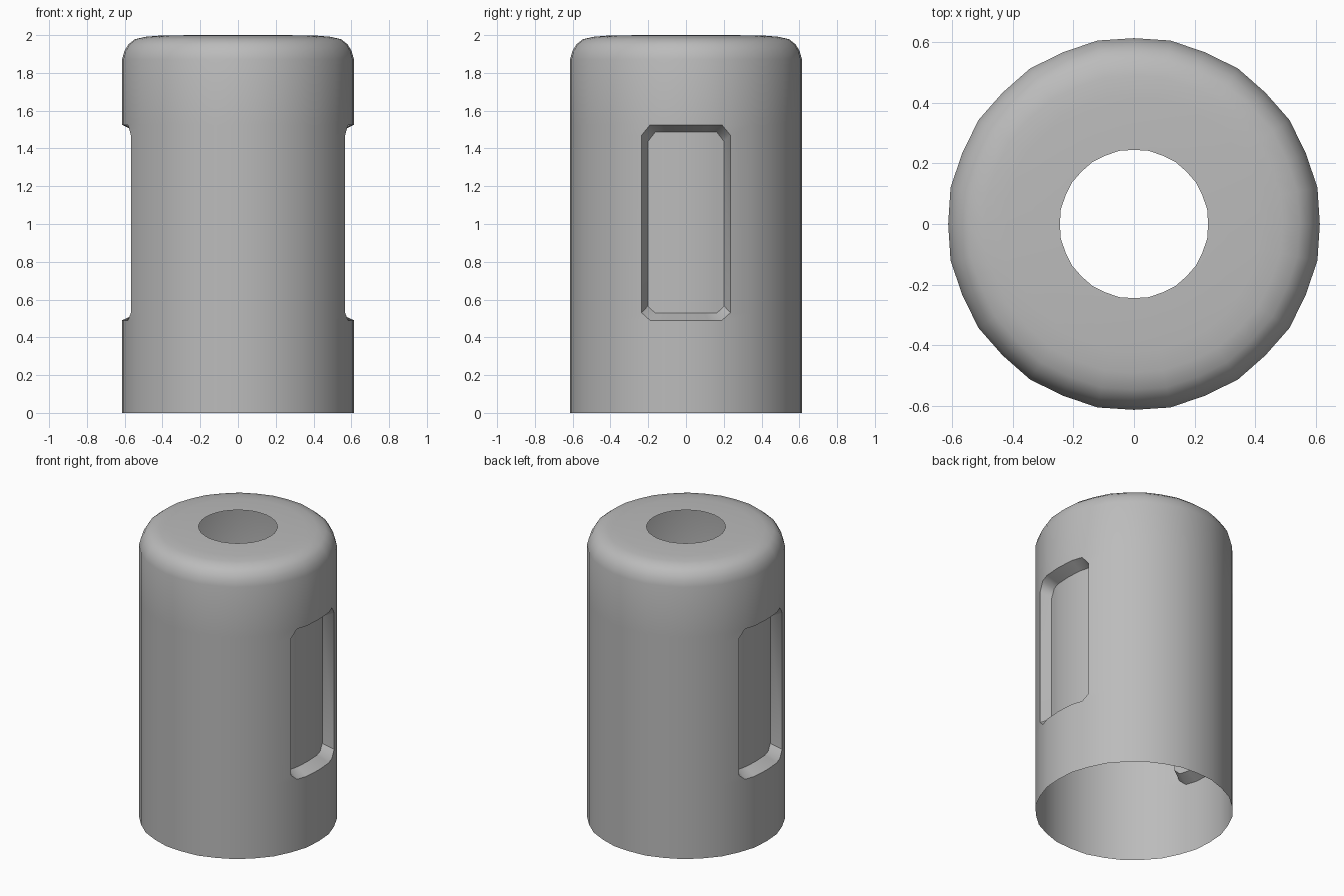
import bpy, bmesh, math

if "Cube" in bpy.data.objects:
    bpy.data.objects.remove(bpy.data.objects["Cube"])

R_EVEN, R_ODD = 0.614, 0.618   # slightly uneven 32-sided section
SIDES = 32


def ring_point(k):
    a = 2 * math.pi * k / SIDES
    r = R_ODD if k % 2 else R_EVEN
    return (r * math.cos(a), r * math.sin(a))


# Cross-section, with extra points for the chamfered window corners
columns = []
for k in range(-2, SIDES - 2):
    p = ring_point(k)
    columns.append(p)
    if k in (-2, 1, 14, 17):
        q = ring_point(k + 1)
        t = 0.39 if k in (-2, 14) else 0.61
        columns.append((p[0] + (q[0] - p[0]) * t, p[1] + (q[1] - p[1]) * t))
n = len(columns)

# Side profile: (radius, height), open at the bottom, hole at the top
profile = [(0.614, 0), (0.614, 0.49), (0.614, 0.53), (0.614, 1.47),
           (0.614, 1.525), (0.614, 1.872), (0.601, 1.917), (0.58, 1.951),
           (0.547, 1.978), (0.49, 1.991), (0.42, 1.997), (0.245, 2.0)]

bm = bmesh.new()
grid = [[bm.verts.new((x * r / 0.614, y * r / 0.614, z)) for x, y in columns]
        for r, z in profile]


def v(c, r):
    return grid[r][c % n]


# Shell, leaving out the two window openings
windows = (0, 18)
for r in range(len(profile) - 1):
    for c in range(n):
        if 1 <= r <= 3 and any(w <= c < w + 6 for w in windows):
            continue
        bm.faces.new((v(c, r), v(c + 1, r), v(c + 1, r + 1), v(c, r + 1)))

# Recessed windows on both sides
MID = 1.0075
for w in windows:
    # chamfered corners
    for tri in (((w, 1), (w + 1, 1), (w, 2)),
                ((w + 5, 1), (w + 6, 1), (w + 6, 2)),
                ((w, 3), (w + 1, 4), (w, 4)),
                ((w + 6, 3), (w + 6, 4), (w + 5, 4))):
        bm.faces.new([v(*p) for p in tri])
    # sloping walls
    outer = [v(w + i, 1) for i in range(1, 6)] + [v(w + 6, 2), v(w + 6, 3)]
    outer += [v(w + i, 4) for i in range(5, 0, -1)] + [v(w, 3), v(w, 2)]
    inner = []
    for o in outer:
        x, y, z = o.co
        depth = 0.5 + (abs(x) - 0.567) * 0.7
        inner.append(bm.verts.new((math.copysign(depth, x), y * 0.86,
                                   MID + (z - MID) * 0.925)))
    m = len(outer)
    for i in range(m):
        j = (i + 1) % m
        bm.faces.new((outer[i], outer[j], inner[j], inner[i]))
    # recess floor in upright strips
    bottom = [13, 0, 1, 2, 3, 4, 5]
    top = [12, 11, 10, 9, 8, 7, 6]
    for i in range(6):
        bm.faces.new([inner[k] for k in
                      (bottom[i], bottom[i + 1], top[i + 1], top[i])])

mesh = bpy.data.meshes.new("housing_shell")
bm.to_mesh(mesh)
bm.free()

grey = bpy.data.materials.new("plain_grey")
grey.diffuse_color = (0.5, 0.5, 0.5, 1)
grey.use_nodes = True
grey.node_tree.nodes["Principled BSDF"].inputs["Base Color"].default_value = grey.diffuse_color
mesh.materials.append(grey)

shell = bpy.data.objects.new("housing_shell", mesh)
bpy.context.collection.objects.link(shell)
bpy.context.view_layer.objects.active = shell
shell.select_set(True)
bpy.ops.object.shade_smooth_by_angle(angle=math.radians(48))
